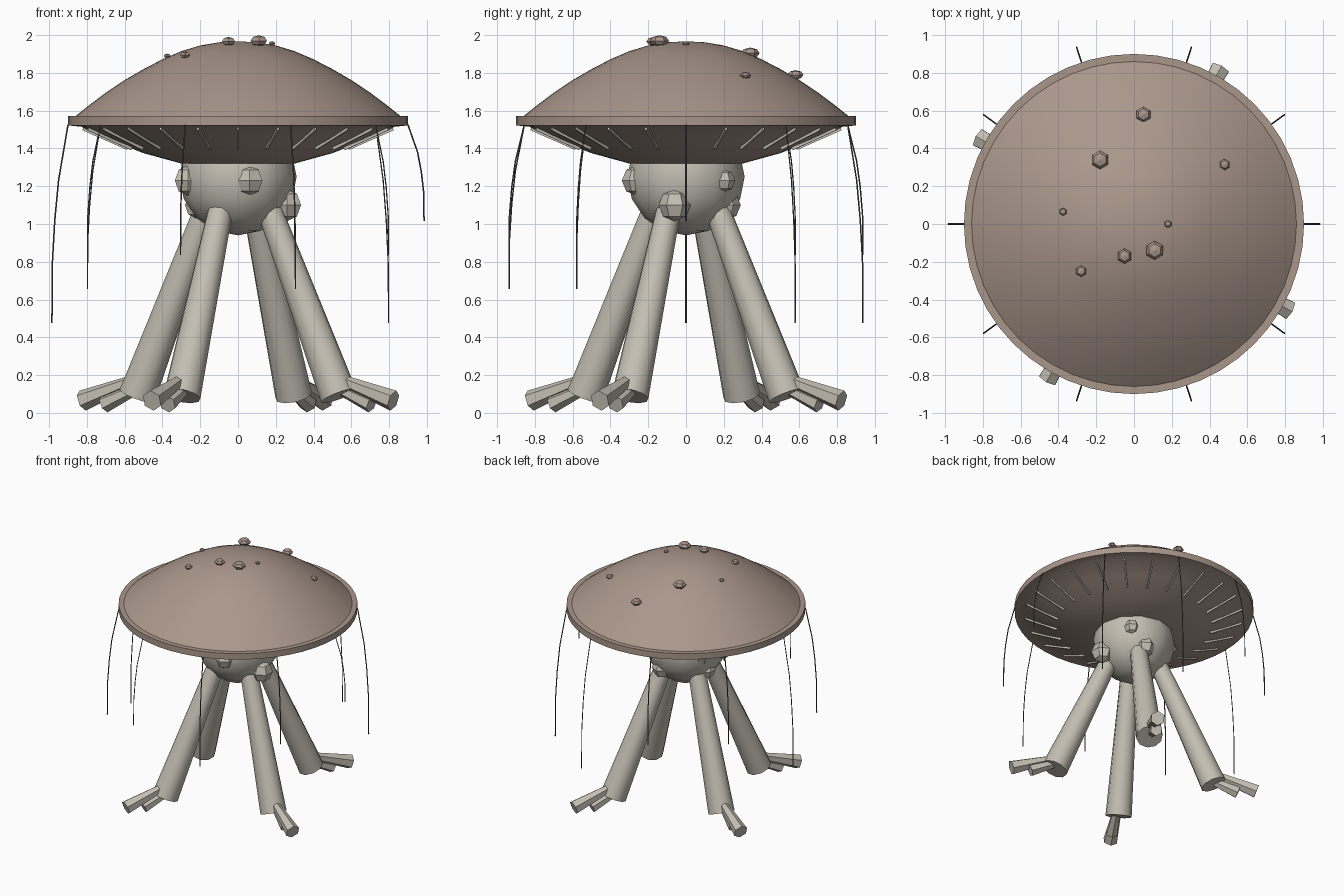
import bpy, bmesh, math
from mathutils import Vector, Matrix

old = bpy.data.objects.get("Cube")
if old:
    bpy.data.objects.remove(old)


def material(name, rgb):
    m = bpy.data.materials.new(name)
    m.use_nodes = True
    m.diffuse_color = (*rgb, 1)
    m.node_tree.nodes["Principled BSDF"].inputs["Base Color"].default_value = (*rgb, 1)
    return m


CAP = material("cap brown", (0.40, 0.31, 0.26))
FLESH = material("pale grey flesh", (0.55, 0.52, 0.45))
THREAD = material("dark thread", (0.12, 0.11, 0.10))


def finish(bm, name, mat, angle=40):
    bmesh.ops.recalc_face_normals(bm, faces=bm.faces)
    mesh = bpy.data.meshes.new(name)
    bm.to_mesh(mesh)
    bm.free()
    mesh.materials.append(mat)
    ob = bpy.data.objects.new(name, mesh)
    bpy.context.collection.objects.link(ob)
    if angle:
        bpy.ops.object.select_all(action='DESELECT')
        ob.select_set(True)
        bpy.context.view_layer.objects.active = ob
        bpy.ops.object.shade_smooth_by_angle(angle=math.radians(angle))
    return ob


def ball(name, mat, pos, r, squash=1.0, segs=6, rings=4, angle=0):
    bm = bmesh.new()
    bmesh.ops.create_uvsphere(bm, u_segments=segs, v_segments=rings, radius=r)
    bmesh.ops.scale(bm, vec=(1, 1, squash), verts=bm.verts)
    bmesh.ops.translate(bm, vec=pos, verts=bm.verts)
    return finish(bm, name, mat, angle)


def tube(name, mat, a, b, ra, rb, sides):
    a, b = Vector(a), Vector(b)
    bm = bmesh.new()
    rot = (b - a).to_track_quat('Z', 'Y').to_matrix().to_4x4()
    bmesh.ops.create_cone(bm, cap_ends=True, segments=sides, radius1=ra, radius2=rb,
                          depth=(b - a).length,
                          matrix=Matrix.Translation((a + b) / 2) @ rot)
    return finish(bm, name, mat, 50)


def polar(r, ang, z):
    return (r * math.cos(ang), r * math.sin(ang), z)


# Cap: one revolved profile, dome, rim and underside
profile = [(0, 1.967), (0.1, 1.962), (0.2, 1.945), (0.3, 1.915), (0.4, 1.872),
           (0.5, 1.82), (0.6, 1.762), (0.7, 1.695), (0.8, 1.62), (0.86, 1.572),
           (0.9, 1.572), (0.9, 1.522), (0.83, 1.515), (0.69, 1.45), (0.5, 1.375),
           (0.3, 1.32), (0, 1.31)]
bm = bmesh.new()
pts = [bm.verts.new((r, 0, z)) for r, z in profile]
edges = [bm.edges.new(p) for p in zip(pts, pts[1:])]
bmesh.ops.spin(bm, geom=pts + edges, cent=(0, 0, 0), axis=(0, 0, 1),
               angle=math.tau, steps=48, use_merge=True)
bmesh.ops.remove_doubles(bm, verts=bm.verts, dist=0.0005)
finish(bm, "cap", CAP, 30)

# Gills: thin radial blades set into the underside
bm = bmesh.new()
tilt = Matrix.Rotation(-math.atan2(0.115, 0.26), 4, 'Y')
for i in range(24):
    place = Matrix.Rotation(math.tau * i / 24, 4, 'Z') @ Matrix.Translation((0.70, 0, 1.458))
    bmesh.ops.create_cube(bm, size=1, matrix=place @ tilt @ Matrix.Diagonal((0.26, 0.012, 0.03, 1)))
finish(bm, "gills", FLESH, 0)

# Warts on the cap: x, y, z, radius
for x, y, z, r in [(0.11, -0.14, 1.97, 0.05), (-0.05, -0.17, 1.967, 0.04),
                   (-0.28, -0.25, 1.895, 0.03), (-0.375, 0.065, 1.89, 0.021),
                   (0.18, 0, 1.956, 0.02), (-0.18, 0.34, 1.905, 0.05),
                   (0.05, 0.58, 1.79, 0.042), (0.48, 0.315, 1.787, 0.03)]:
    ball("cap_wart", CAP, (x, y, z), r, 0.58)

# Body with knobs
ball("body", FLESH, (0, 0, 1.25), 0.31, 1, 12, 8, 40)
for x, y, z, r in [(0.06, -0.26, 1.23, 0.08), (0.26, -0.06, 1.1, 0.085),
                   (-0.265, -0.1, 1.23, 0.08), (0.19, 0.2, 1.23, 0.06),
                   (0.07, 0.21, 1.1, 0.08), (-0.22, 0.04, 1.1, 0.07),
                   (-0.24, 0.13, 1.24, 0.055)]:
    ball("body_knob", FLESH, (x, y, z), r)

# Four splayed legs, each with a long and a short toe
for i in range(4):
    a = math.radians(-29 + 90 * i)
    tube("leg", FLESH, polar(0.18, a, 1.10), polar(0.61, a, 0.09), 0.066, 0.10, 10)
    tube("long_toe", FLESH, polar(0.62, a, 0.175), polar(0.94, a, 0.065), 0.03, 0.056, 6)
    tube("short_toe", FLESH, polar(0.60, a + 0.03, 0.13), polar(0.80, a + 0.02, 0.047), 0.03, 0.048, 6)

# Ten hanging threads of differing length around the rim
for i, step in enumerate([0, 3, 3, 1, 1, 3, 2, 1, 2, 1]):
    length = 0.51 + 0.18 * step
    curve = bpy.data.curves.new("thread", 'CURVE')
    curve.dimensions = '3D'
    curve.bevel_depth = 0.004
    curve.bevel_resolution = 0
    path = [(0.9, 0), (0.95, 0.28), (0.97, 0.48), (0.983, 0.7), (0.985, 1)]
    spline = curve.splines.new('POLY')
    spline.points.add(len(path) - 1)
    for p, (r, t) in zip(spline.points, path):
        p.co = (*polar(r, math.tau * i / 10, 1.525 - t * length), 1)
    curve.materials.append(THREAD)
    bpy.context.collection.objects.link(bpy.data.objects.new("thread", curve))
